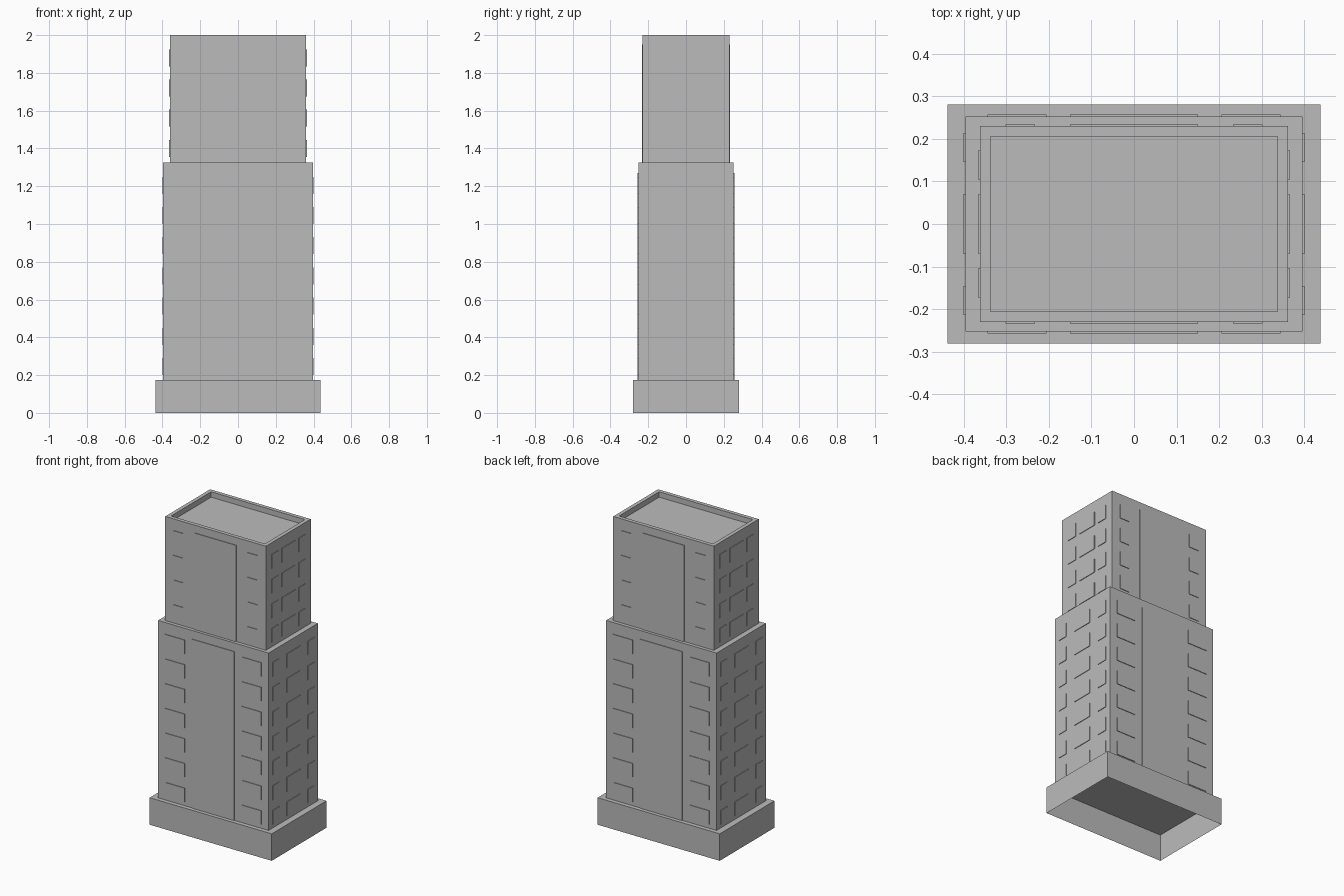
import bpy
import bmesh
from mathutils import Matrix, Vector

cube = bpy.data.objects.get("Cube")
if cube:
    bpy.data.objects.remove(cube, do_unlink=True)

# Single concrete colour
concrete = bpy.data.materials.new("concrete_grey")
concrete.use_nodes = True
grey = (0.5, 0.5, 0.5, 1)
concrete.diffuse_color = grey
concrete.node_tree.nodes["Principled BSDF"].inputs["Base Color"].default_value = grey


def add_box(bm, low, high):
    low, high = Vector(low), Vector(high)
    place = Matrix.Translation((low + high) / 2) @ Matrix.Diagonal((*(high - low), 1))
    return bmesh.ops.create_cube(bm, size=1, matrix=place)["verts"]


def finish(bm, name):
    mesh = bpy.data.meshes.new(name)
    bm.to_mesh(mesh)
    bm.free()
    mesh.materials.append(concrete)
    obj = bpy.data.objects.new(name, mesh)
    bpy.context.collection.objects.link(obj)


def open_block(name, half_x, half_y, z0, z1, rim=0, depth=0):
    """Box without a floor, optionally with a sunken roof inside a parapet."""
    bm = bmesh.new()
    add_box(bm, (-half_x, -half_y, z0), (half_x, half_y, z1))
    bm.normal_update()
    floor = [f for f in bm.faces if f.normal.z < -0.5]
    bmesh.ops.delete(bm, geom=floor, context="FACES_ONLY")
    if rim:
        roof = next(f for f in bm.faces if f.normal.z > 0.5)
        bmesh.ops.inset_region(bm, faces=[roof], thickness=rim)
        walls = bmesh.ops.extrude_face_region(bm, geom=[roof])["geom"]
        moved = [v for v in walls if isinstance(v, bmesh.types.BMVert)]
        bmesh.ops.translate(bm, verts=moved, vec=(0, 0, -depth))
        if roof.is_valid:
            bmesh.ops.delete(bm, geom=[roof], context="FACES_ONLY")
    finish(bm, name)


PROUD, SUNK = 0.004, 0.003


def add_plate(bm, axis, side, wall, a, b, z0, z1):
    """Thin raised plate on the wall at side * wall along axis, spanning a to b."""
    d0, d1 = sorted((side * (wall - SUNK), side * (wall + PROUD)))
    if axis == "x":
        add_box(bm, (d0, a, z0), (d1, b, z1))
    else:
        add_box(bm, (a, d0, z0), (b, d1, z1))


def facade(name, half_x, half_y, z0, panel_top, first, rows, front_span, side_span):
    windows, panels = bmesh.new(), bmesh.new()
    for side in (-1, 1):
        # Tall central panel on the front and the back
        add_plate(panels, "y", side, half_y, -0.15, 0.15, z0, panel_top)
        for row in range(rows):
            top = first - row * 0.16
            z = (top - 0.09, top)
            # Middle window column on each end wall
            add_plate(windows, "x", side, half_x, -0.07, 0.07, *z)
            # Mirrored outer window columns on all walls
            for mirror in (-1, 1):
                a, b = sorted(mirror * v for v in front_span)
                add_plate(windows, "y", side, half_y, a, b, *z)
                a, b = sorted(mirror * v for v in side_span)
                add_plate(windows, "x", side, half_x, a, b, *z)
    finish(windows, name + "_windows")
    finish(panels, name + "_panels")


# Hollow plinth and two stacked tower blocks
open_block("base_plinth", 0.438, 0.28, 0, 0.175)
open_block("lower_tower", 0.396, 0.2525, 0.175, 1.325)
open_block("upper_tower", 0.361, 0.23, 1.325, 2, rim=0.035, depth=0.035)

# Raised windows and panels
facade("lower_tower", 0.396, 0.2525, 0.175, 1.27, 1.25, 7, (0.205, 0.344), (0.146, 0.214))
facade("upper_tower", 0.361, 0.23, 1.325, 1.95, 1.925, 4, (0.232, 0.302), (0.103, 0.174))
